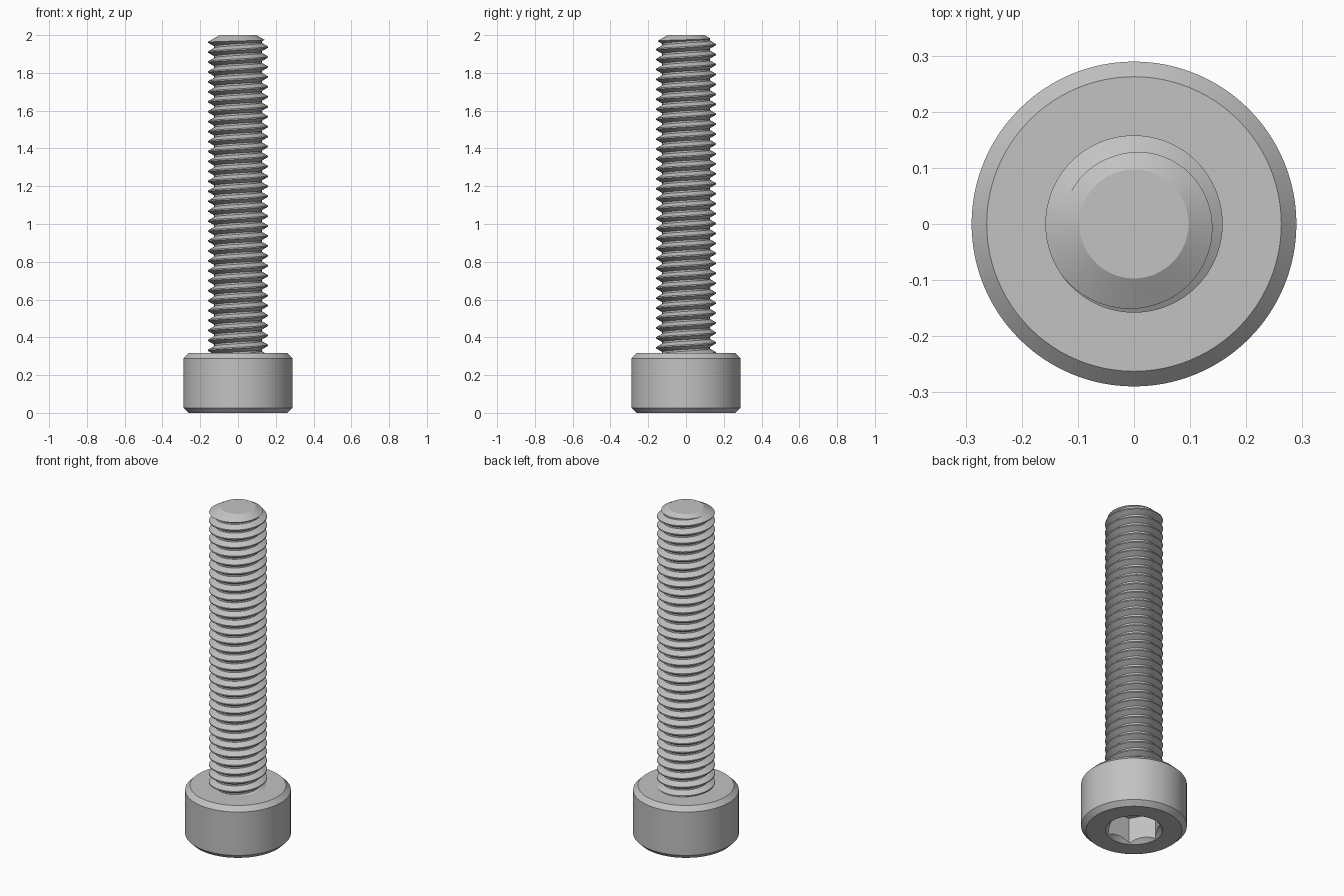
import bpy, bmesh, math

cube = bpy.data.objects.get("Cube")
if cube:
    bpy.data.objects.remove(cube, do_unlink=True)

steel = bpy.data.materials.new("grey steel")
steel.use_nodes = True
GREY = (0.54, 0.54, 0.54, 1)
steel.diffuse_color = GREY
steel.node_tree.nodes["Principled BSDF"].inputs["Base Color"].default_value = GREY


def finish(bm, name):
    bmesh.ops.recalc_face_normals(bm, faces=bm.faces)
    mesh = bpy.data.meshes.new(name)
    bm.to_mesh(mesh)
    bm.free()
    mesh.materials.append(steel)
    obj = bpy.data.objects.new(name, mesh)
    bpy.context.collection.objects.link(obj)
    return obj


def lathe(name, profile, sides):
    """Turn (radius, height) points around z."""
    bm = bmesh.new()
    verts = [bm.verts.new((r, 0, z)) for r, z in profile]
    edges = [bm.edges.new(pair) for pair in zip(verts, verts[1:])]
    bmesh.ops.spin(bm, geom=verts + edges, cent=(0, 0, 0), axis=(0, 0, 1),
                   angle=math.tau, steps=sides)
    bmesh.ops.remove_doubles(bm, verts=bm.verts, dist=1e-5)
    return finish(bm, name)


def boolean(obj, cutter, operation):
    mod = obj.modifiers.new("cut", 'BOOLEAN')
    mod.operation, mod.solver, mod.object = operation, 'EXACT', cutter
    activate(obj)
    bpy.ops.object.modifier_apply(modifier=mod.name)
    bpy.data.objects.remove(cutter, do_unlink=True)


def activate(obj):
    bpy.ops.object.select_all(action='DESELECT')
    obj.select_set(True)
    bpy.context.view_layer.objects.active = obj


# Cylindrical head with chamfered rims
HEAD_TOP, HEAD_R, RIM = 0.316, 0.2895, 0.027
head = lathe("head", [(0, 0), (HEAD_R - RIM, 0), (HEAD_R, RIM),
                      (HEAD_R, HEAD_TOP - RIM), (HEAD_R - RIM, HEAD_TOP),
                      (0, HEAD_TOP)], 96)

# Hexagonal socket with a countersunk mouth
HEX_R = 0.152
boolean(head, lathe("socket_cutter", [(0, -0.05), (HEX_R, -0.05),
                                      (HEX_R, 0.16), (0, 0.16)], 6), 'DIFFERENCE')
boolean(head, lathe("mouth_cutter", [(0, -0.02), (0.177, -0.02),
                                     (0.1, 0.057), (0, 0.057)], 96), 'DIFFERENCE')

# Threaded shank: one right-handed helical ribbon, closed by a fan at each end
PITCH, CREST_R, ROOT_R, STEPS = 1 / 19, 0.158, 0.126, 72
CREST_HALF = PITCH / 16
FLANK = (CREST_R - ROOT_R) * math.tan(math.radians(30))
SECTION = [(CREST_R, -CREST_HALF), (CREST_R, CREST_HALF),
           (ROOT_R, CREST_HALF + FLANK), (ROOT_R, PITCH - CREST_HALF - FLANK)]
TURNS = 36
START = 1.963 - PITCH * 34.5      # keeps a crest at the left near the tip

bm = bmesh.new()
columns = []
for i in range(STEPS):
    a = math.tau * i / STEPS
    rise = START + PITCH * i / STEPS
    columns.append([bm.verts.new((r * math.cos(a), r * math.sin(a),
                                  rise + PITCH * turn + dz))
                    for turn in range(TURNS) for r, dz in SECTION])
n = len(SECTION)
for i, col in enumerate(columns):
    # the last column meets the first one a full turn higher
    nxt = columns[i + 1] if i + 1 < STEPS else columns[0][n:]
    for j in range(min(len(col), len(nxt)) - 1):
        bm.faces.new((col[j], nxt[j], nxt[j + 1], col[j + 1]))

middle = START + PITCH * TURNS / 2
rim = [e for e in bm.edges if e.is_boundary]
for end in (-1, 1):
    side = [e for e in rim if (e.verts[0].co.z - middle) * end > 0]
    z = sum(e.verts[0].co.z for e in side) / len(side)
    hub = bm.verts.new((0, 0, z))
    for e in side:
        bm.faces.new((e.verts[0], e.verts[1], hub))
shank = finish(bm, "threaded_shank")

# Trim the shank to a flat, chamfered tip
TIP_R, OUTER = 0.097, 0.2
shoulder = 2 - (OUTER - TIP_R) * math.tan(math.radians(30))
boolean(shank, lathe("shank_envelope", [(0, 0.28), (OUTER, 0.28), (OUTER, shoulder),
                                        (TIP_R, 2), (0, 2)], 96), 'INTERSECT')

for obj in (head, shank):
    activate(obj)
    bpy.ops.object.shade_smooth_by_angle(angle=math.radians(25))
